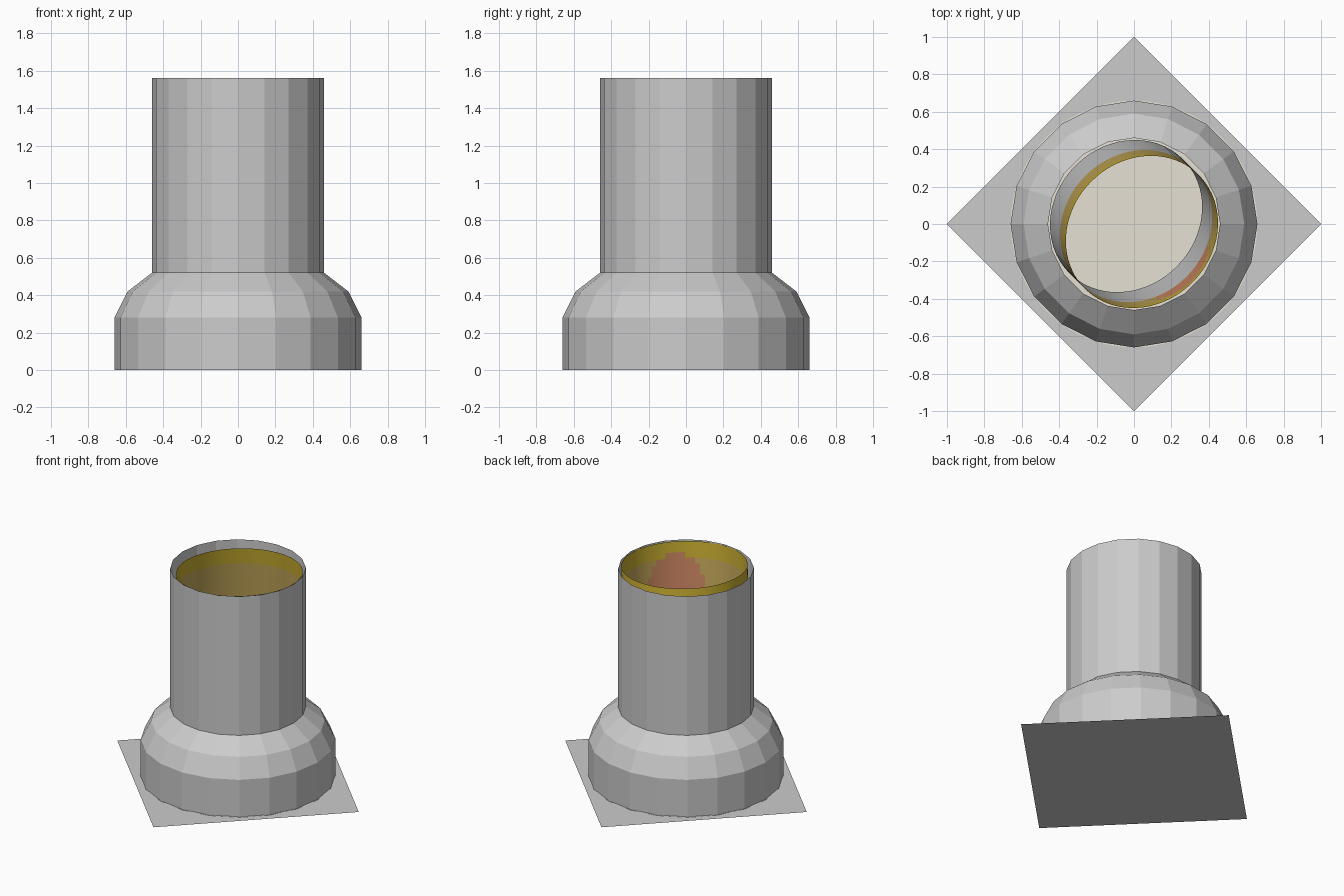
import bpy, math
from math import sin, cos, pi

if "Cube" in bpy.data.objects:
    bpy.data.objects.remove(bpy.data.objects["Cube"])


def mat(name, rgb):
    m = bpy.data.materials.new(name)
    m.diffuse_color = (*rgb, 1)
    m.use_nodes = True
    m.node_tree.nodes["Principled BSDF"].inputs["Base Color"].default_value = m.diffuse_color
    return m


grey = mat("light grey", (0.60, 0.60, 0.60))
cream = mat("cream", (0.82, 0.77, 0.68))
gold = mat("gold", (0.58, 0.42, 0.03))
tan = mat("tan", (0.54, 0.38, 0.10))
pink = mat("dusty orange", (0.60, 0.24, 0.12))


def make(name, verts, faces, mats):
    me = bpy.data.meshes.new(name)
    me.from_pydata(verts, [], faces)
    for m in mats:
        me.materials.append(m)
    ob = bpy.data.objects.new(name, me)
    bpy.context.collection.objects.link(ob)
    return ob


def loft(name, rings, mats):
    """Skin a list of equally long vertex rings, open at both ends."""
    n = len(rings[0])
    verts = [v for r in rings for v in r]
    faces = [(k * n + i, k * n + (i + 1) % n, (k + 1) * n + (i + 1) % n, (k + 1) * n + i)
             for k in range(len(rings) - 1) for i in range(n)]
    return make(name, verts, faces, mats)


def ring(r, z, n):
    return [(r * cos(2 * pi * i / n), r * sin(2 * pi * i / n), z) for i in range(n)]


# Diamond ground plate and round floor disc
make("ground_plate", [(1, 0, 0), (0, 1, 0), (-1, 0, 0), (0, -1, 0)], [(0, 1, 2, 3)], [grey])
make("floor_disc", ring(0.66, 0.004, 64), [tuple(range(64))], [cream])

# Base collar with domed shoulder, and upright tube
loft("base_collar", [ring(r, z, 20) for r, z in
                     [(0.66, 0), (0.66, 0.28), (0.59, 0.42), (0.46, 0.52)]], [grey])
loft("upright_tube", [ring(0.46, z, 20) for z in (0.52, 1.56)], [grey])


# Leaning liner inside the tube; it leans towards the front right
N, TOP, LOW = 80, 1.555, 0.50
S = math.sqrt(0.5)


def liner_ring(z):
    shift = 0.06 - 0.12 * (TOP - z) / (TOP - LOW)
    out = []
    for i in range(N):
        a = 2 * pi * i / N
        u, v = shift + 0.382 * cos(a), 0.43 * sin(a)
        out.append(((u + v) * S, (v - u) * S, z))
    return out


ROWS = 27
liner = loft("leaning_liner", [liner_ring(LOW + (TOP - LOW) * k / ROWS) for k in range(ROWS + 1)],
             [gold, tan, pink, grey])

# Liner colours by height, with an arched patch on the front right
for i, p in enumerate(liner.data.polygons):
    a = 2 * pi * ((i % N) + 0.5) / N
    a = min(a, 2 * pi - a)
    depth = TOP - p.center.z
    p.use_smooth = True
    if depth > 0.40:
        p.material_index = 3
    elif depth > 0.08 and (a / 0.47) ** 2 + (max(0, 0.34 - depth) / 0.26) ** 2 < 1:
        p.material_index = 2
    elif depth > 0.13:
        p.material_index = 1
    else:
        p.material_index = 0
